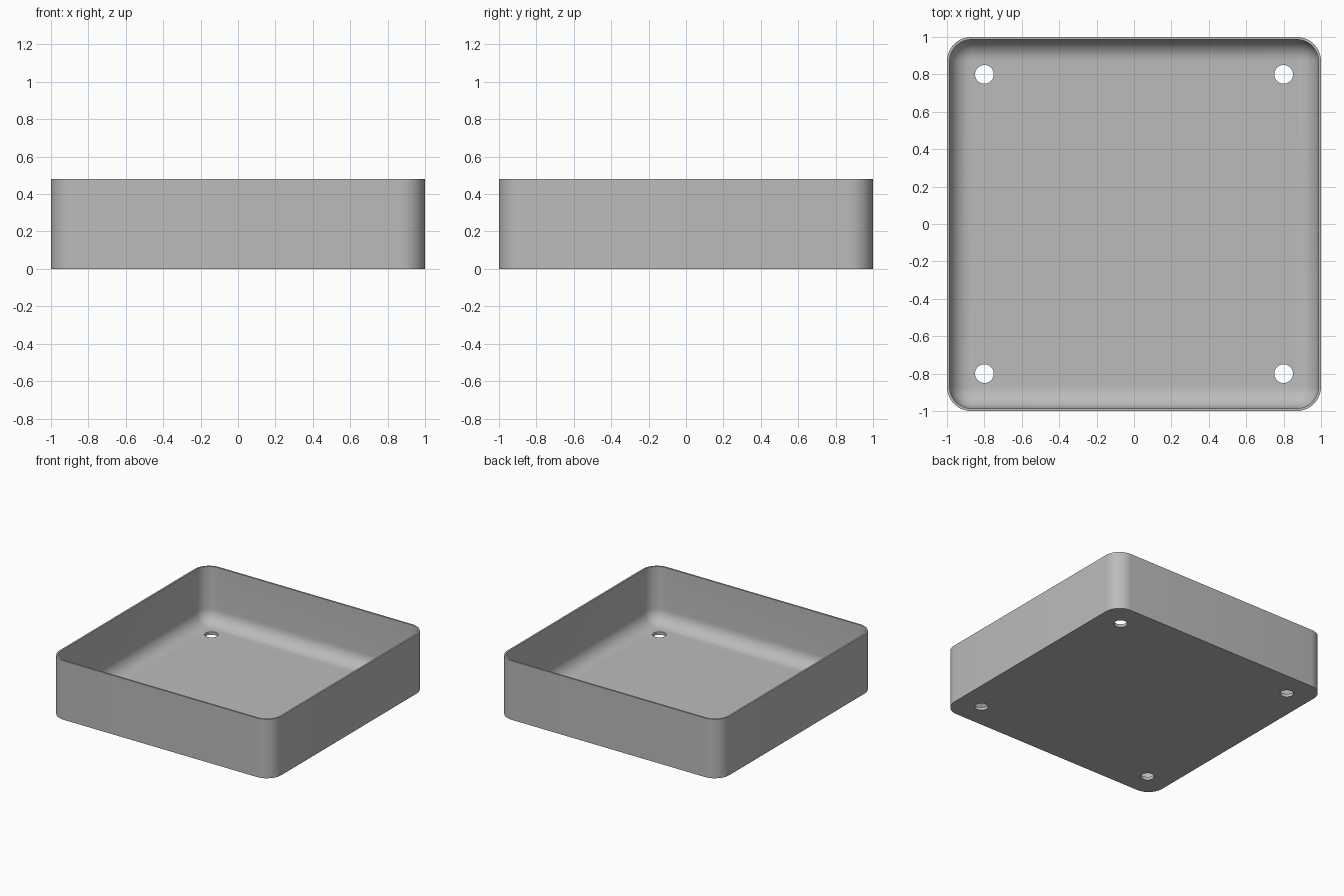
import bpy, bmesh, math

if "Cube" in bpy.data.objects:
    bpy.data.objects.remove(bpy.data.objects["Cube"], do_unlink=True)

HEIGHT, WALL, FLOOR = 0.48, 0.014, 0.025
CORNER, FILLET = 0.13, 0.112
STEPS = 10

grey = bpy.data.materials.new("plain grey")
grey.use_nodes = True
colour = (0.5, 0.5, 0.5, 1)
grey.diffuse_color = colour
grey.node_tree.nodes["Principled BSDF"].inputs["Base Color"].default_value = colour


def rounded_ring(bm, inset, z):
    """Rounded square, moved inwards from the outer wall by inset."""
    radius, centre = CORNER - inset, 1 - CORNER
    ring = []
    for quarter, (sx, sy) in enumerate([(1, 1), (-1, 1), (-1, -1), (1, -1)]):
        for i in range(STEPS + 1):
            a = math.pi / 2 * (quarter + i / STEPS)
            ring.append(bm.verts.new((sx * centre + radius * math.cos(a),
                                      sy * centre + radius * math.sin(a), z)))
    return ring


# Tray shell: outer wall, rim, inner wall and the curve down to the floor
profile = [(0, 0), (0, HEIGHT), (WALL, HEIGHT)]
for i in range(STEPS + 1):
    a = math.pi / 2 * i / STEPS
    profile.append((WALL + FILLET * (1 - math.cos(a)),
                    FLOOR + FILLET * (1 - math.sin(a))))

bm = bmesh.new()
rings = [rounded_ring(bm, inset, z) for inset, z in profile]
for low, high in zip(rings, rings[1:]):
    for i in range(len(low)):
        j = (i + 1) % len(low)
        bm.faces.new((low[i], low[j], high[j], high[i]))
bm.faces.new(rings[0][::-1])
bm.faces.new(rings[-1])
bmesh.ops.recalc_face_normals(bm, faces=bm.faces)
mesh = bpy.data.meshes.new("tray")
bm.to_mesh(mesh)
bm.free()
mesh.materials.append(grey)
tray = bpy.data.objects.new("tray", mesh)
bpy.context.collection.objects.link(tray)

# Four round holes through the floor
bm = bmesh.new()
for x in (-0.8, 0.8):
    for y in (-0.8, 0.8):
        made = bmesh.ops.create_cone(bm, cap_ends=True, segments=32,
                                     radius1=0.05, radius2=0.05, depth=0.2)
        bmesh.ops.translate(bm, verts=made["verts"], vec=(x, y, 0))
cut_mesh = bpy.data.meshes.new("hole_cutter")
bm.to_mesh(cut_mesh)
bm.free()
cut_mesh.materials.append(grey)
cutter = bpy.data.objects.new("hole_cutter", cut_mesh)
bpy.context.collection.objects.link(cutter)
cutter.hide_render = True

bpy.ops.object.select_all(action="DESELECT")
tray.select_set(True)
bpy.context.view_layer.objects.active = tray
cut = tray.modifiers.new("holes", "BOOLEAN")
cut.operation, cut.solver, cut.object = "DIFFERENCE", "EXACT", cutter
bpy.ops.object.modifier_apply(modifier=cut.name)
bpy.data.objects.remove(cutter, do_unlink=True)
bpy.ops.object.shade_smooth_by_angle(angle=math.radians(35))
